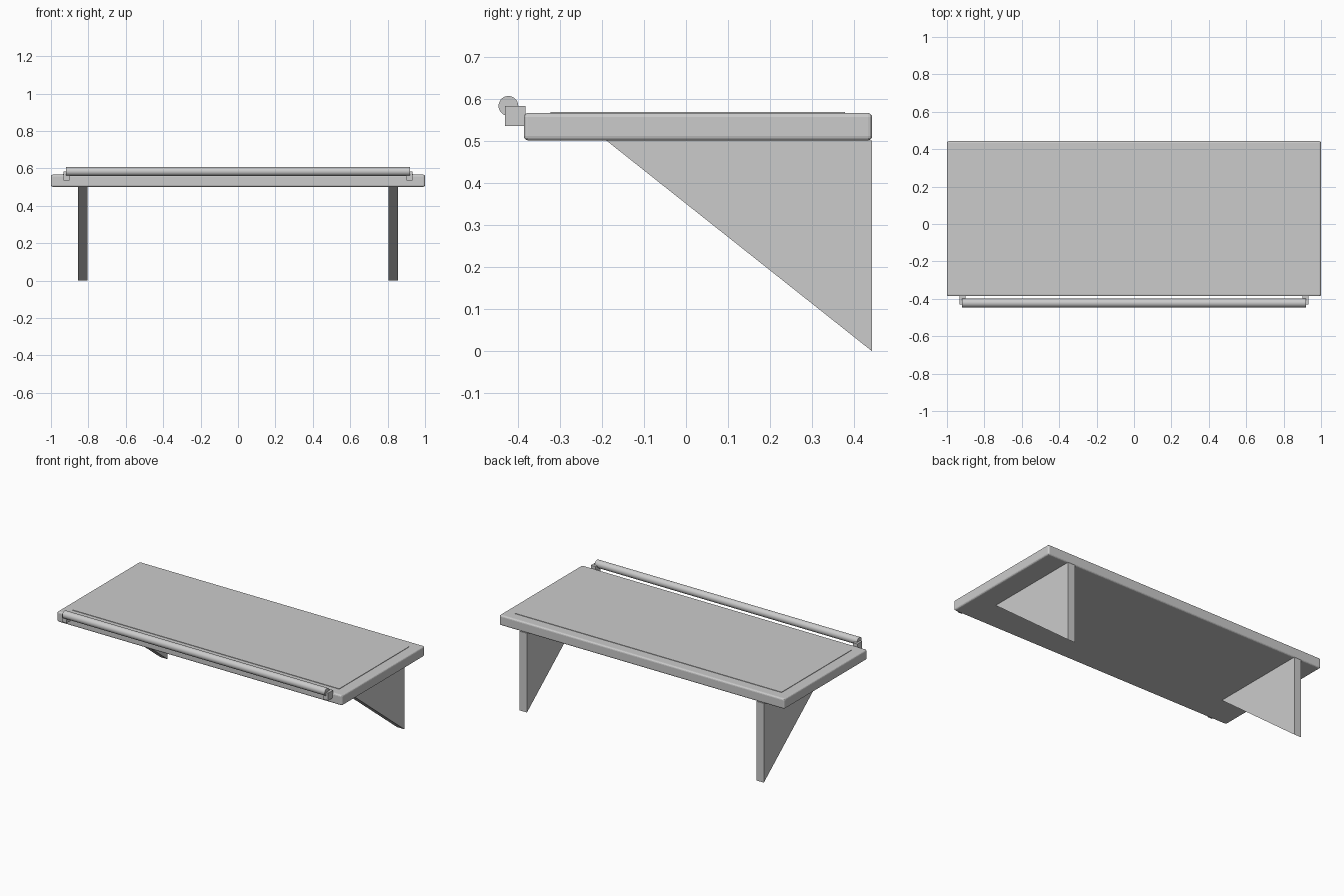
import bpy, bmesh, math

if "Cube" in bpy.data.objects:
    bpy.data.objects.remove(bpy.data.objects["Cube"])

grey = bpy.data.materials.new("grey")
grey.diffuse_color = (0.6, 0.6, 0.6, 1)
grey.use_nodes = True
grey.node_tree.nodes["Principled BSDF"].inputs["Base Color"].default_value = grey.diffuse_color


def box(name, x0, x1, y0, y1, z0, z1, bevel=0.0, segments=2):
    bpy.ops.mesh.primitive_cube_add(size=1, location=((x0 + x1) / 2, (y0 + y1) / 2, (z0 + z1) / 2))
    ob = bpy.context.object
    ob.name = name
    ob.scale = (x1 - x0, y1 - y0, z1 - z0)
    bpy.ops.object.transform_apply(location=False, rotation=False, scale=True)
    ob.data.materials.append(grey)
    if bevel:
        mod = ob.modifiers.new("rounded_edges", 'BEVEL')
        mod.width = bevel
        mod.segments = segments
    return ob


def bracket(name, x0, x1):
    # right-triangle support, extruded across x
    profile = [(-0.19, 0.502), (0.443, 0.502), (0.443, 0.0)]
    bm = bmesh.new()
    face = bm.faces.new([bm.verts.new((x0, y, z)) for y, z in profile])
    ext = bmesh.ops.extrude_face_region(bm, geom=[face])
    bmesh.ops.translate(bm, vec=(x1 - x0, 0, 0),
                        verts=[v for v in ext["geom"] if isinstance(v, bmesh.types.BMVert)])
    bmesh.ops.recalc_face_normals(bm, faces=bm.faces)
    mesh = bpy.data.meshes.new(name)
    bm.to_mesh(mesh)
    bm.free()
    mesh.materials.append(grey)
    bpy.context.collection.objects.link(bpy.data.objects.new(name, mesh))


# shelf board with rounded edges and a thin raised panel on top
box("shelf_board", -1, 1, -0.386, 0.443, 0.502, 0.567, 0.01, 3)
box("top_panel", -0.935, 0.935, -0.322, 0.378, 0.56, 0.57)

# wall brackets and rail mounts, one per side
for side, s in (("left", -1), ("right", 1)):
    bracket(side + "_wall_bracket", *sorted((s * 0.805, s * 0.856)))
    box(side + "_rail_mount", *sorted((s * 0.902, s * 0.934)), -0.431, -0.382, 0.536, 0.584)

# front rail
bpy.ops.mesh.primitive_cylinder_add(vertices=32, radius=0.0235, depth=1.84,
                                    location=(0, -0.4225, 0.584), rotation=(0, math.pi / 2, 0))
rail = bpy.context.object
rail.name = "front_rail"
rail.data.materials.append(grey)
bpy.ops.object.shade_smooth_by_angle(angle=math.radians(40))
